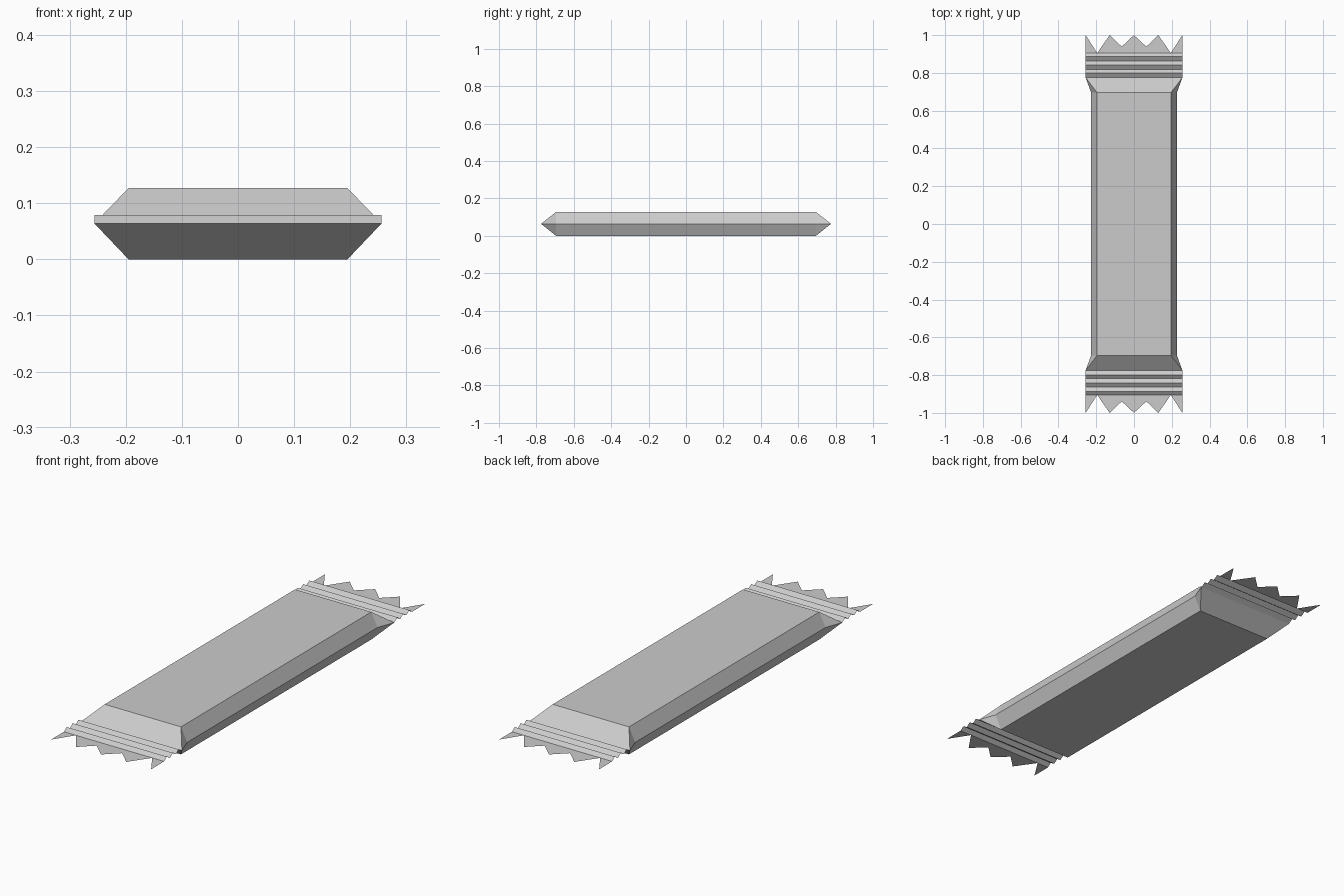
import bpy
import bmesh

cube = bpy.data.objects.get("Cube")
if cube:
    bpy.data.objects.remove(cube, do_unlink=True)

# Wrapper foil colour
foil = bpy.data.materials.new("grey_foil")
foil.use_nodes = True
GREY = (0.6, 0.6, 0.6, 1)
foil.diffuse_color = GREY
foil.node_tree.nodes["Principled BSDF"].inputs["Base Color"].default_value = GREY

SEAM_Z, CREST_Z, TOP_Z = 0.064, 0.079, 0.127
HALF_W, SEAL_Y, TIP_Y = 0.256, 0.775, 1.0


def finish(name, bm):
    mesh = bpy.data.meshes.new(name)
    bm.to_mesh(mesh)
    bm.free()
    mesh.materials.append(foil)
    obj = bpy.data.objects.new(name, mesh)
    bpy.context.collection.objects.link(obj)
    return obj


def build_body():
    """Pillow shape: flat top and base joined to a flared seam ring."""
    bm = bmesh.new()
    px, py, mx = 0.195, 0.695, 0.227
    corners = [(1, -1), (1, 1), (-1, 1), (-1, -1)]
    tips = [bm.verts.new((sx * HALF_W, sy * SEAL_Y, SEAM_Z)) for sx, sy in corners]
    waist = [bm.verts.new((sx * mx, sy * py, SEAM_Z)) for sx, sy in corners]
    for z in (0, TOP_Z):
        panel = [bm.verts.new((sx * px, sy * py, z)) for sx, sy in corners]
        bm.faces.new(panel)
        for a, b in ((0, 1), (2, 3)):       # long sides
            bm.faces.new((panel[a], panel[b], waist[b], waist[a]))
        for a, b in ((1, 2), (3, 0)):       # end slopes
            bm.faces.new((panel[a], panel[b], tips[b], tips[a]))
        for i in range(4):                  # corner folds
            bm.faces.new((panel[i], waist[i], tips[i]))
    bmesh.ops.recalc_face_normals(bm, faces=bm.faces)
    return finish("wrapper_body", bm)


def build_seal(name, side):
    """Crimped strip with a serrated edge, as one thin sheet."""
    bm = bmesh.new()
    rows = [SEAL_Y, 0.799, 0.818, 0.841, 0.862, 0.886, 0.905]
    root = rows[-1]

    def vert(x, y, z=SEAM_Z):
        return bm.verts.new((x, side * y, z))

    # Crimp ridges
    previous = None
    for i, y in enumerate(rows):
        z = CREST_Z if i % 2 else SEAM_Z
        row = [vert(-HALF_W, y, z), vert(HALF_W, y, z)]
        if previous:
            bm.faces.new((previous[0], previous[1], row[1], row[0]))
        previous = row

    # Torn teeth
    notch = 0.195
    middle = [(-notch, root), (-0.129, TIP_Y), (-0.065, 0.939), (0, TIP_Y),
              (0.065, 0.939), (0.129, TIP_Y), (notch, root)]
    bm.faces.new([vert(x, y) for x, y in middle])
    for s in (-1, 1):
        bm.faces.new([vert(s * notch, root), vert(s * HALF_W, root),
                      vert(s * HALF_W, TIP_Y)])

    bmesh.ops.remove_doubles(bm, verts=bm.verts, dist=0.0001)
    bm.normal_update()
    bmesh.ops.reverse_faces(bm, faces=[f for f in bm.faces if f.normal.z < 0])
    return finish(name, bm)


build_body()
build_seal("front_seal", -1)
build_seal("back_seal", 1)
